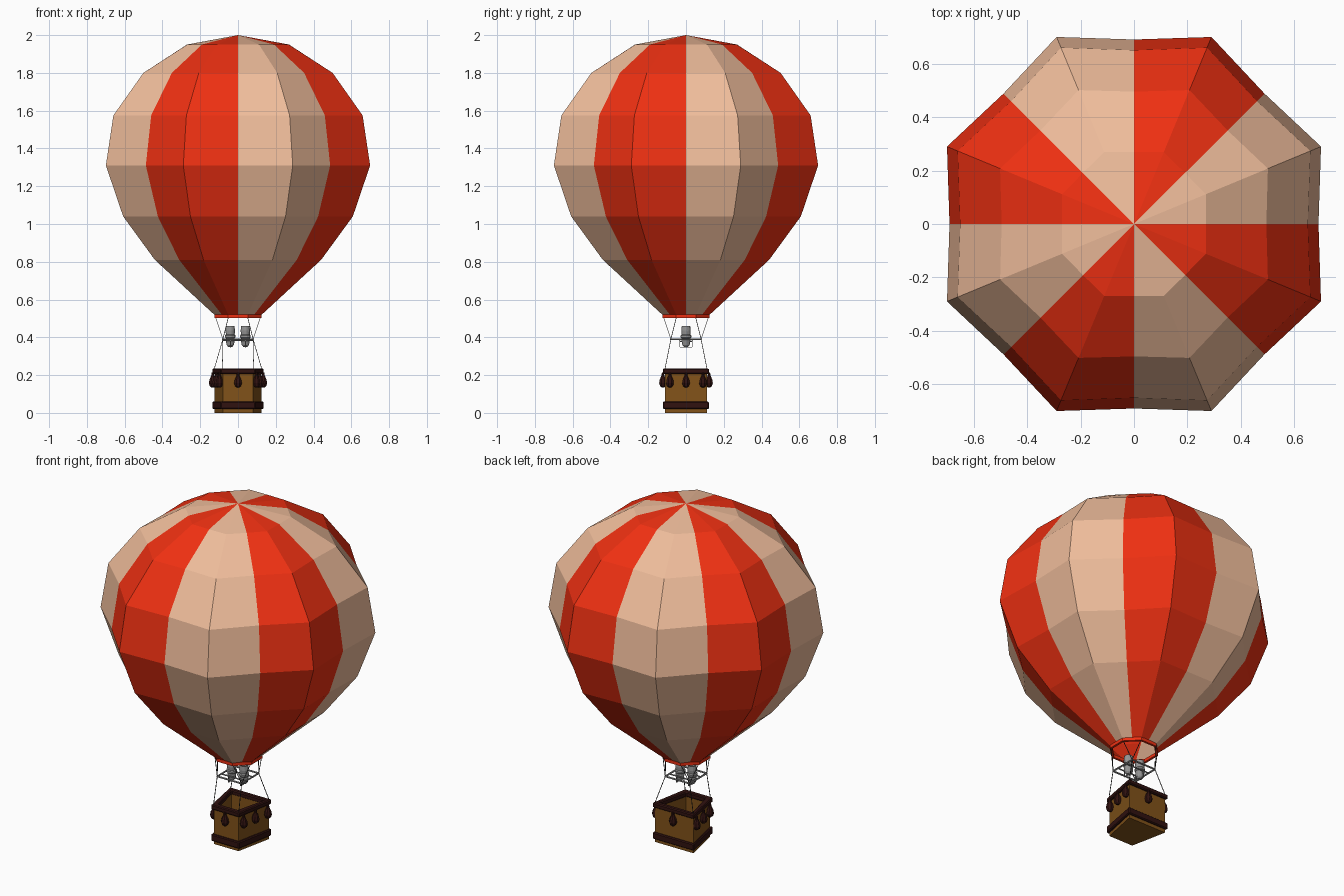
import bpy, bmesh, math
from mathutils import Vector

if "Cube" in bpy.data.objects:
    bpy.data.objects.remove(bpy.data.objects["Cube"])


def material(name, rgb):
    m = bpy.data.materials.new(name)
    m.diffuse_color = (*rgb, 1)
    m.use_nodes = True
    m.node_tree.nodes["Principled BSDF"].inputs["Base Color"].default_value = m.diffuse_color
    return m


RED = material("red_cloth", (0.87, 0.03, 0.006))
CREAM = material("cream_cloth", (0.87, 0.51, 0.33))
WICKER = material("wicker", (0.22, 0.085, 0.01))
TRIM = material("dark_leather", (0.03, 0.006, 0.005))
ROPE = material("rope", (0.03, 0.03, 0.03))
STEEL = material("steel", (0.3, 0.3, 0.3))


def finish(name, bm, mats, recalc=True):
    if recalc:
        bmesh.ops.recalc_face_normals(bm, faces=bm.faces)
    me = bpy.data.meshes.new(name)
    bm.to_mesh(me)
    bm.free()
    for m in mats:
        me.materials.append(m)
    ob = bpy.data.objects.new(name, me)
    bpy.context.collection.objects.link(ob)
    return ob


def bridge(bm, a, b):
    n = len(a)
    return [bm.faces.new((a[i], a[(i + 1) % n], b[(i + 1) % n], b[i])) for i in range(n)]


def lathe(bm, profile, centre, sides=8):
    """Closed solid of revolution from (radius, z) pairs."""
    rings = []
    for r, z in profile:
        rings.append([bm.verts.new((centre[0] + r * math.cos(2 * math.pi * (i + .5) / sides),
                                    centre[1] + r * math.sin(2 * math.pi * (i + .5) / sides), z))
                      for i in range(sides)])
    for a, b in zip(rings, rings[1:]):
        bridge(bm, a, b)
    bm.faces.new(rings[0])
    bm.faces.new(rings[-1])


def hollow_band(bm, outer, inner, z0, z1):
    """Ring of rectangular section between two plan outlines."""
    loops = [[bm.verts.new((x, y, z)) for x, y in pts]
             for pts, z in ((outer, z0), (outer, z1), (inner, z1), (inner, z0))]
    for i in range(4):
        bridge(bm, loops[i], loops[(i + 1) % 4])


def rod(bm, p, q, r, sides=4):
    p, q = Vector(p), Vector(q)
    d = q - p
    u = d.orthogonal().normalized()
    v = d.normalized().cross(u)
    ends = [[bm.verts.new(e + r * (u * math.cos(2 * math.pi * i / sides) + v * math.sin(2 * math.pi * i / sides)))
             for i in range(sides)] for e in (p, q)]
    bridge(bm, *ends)
    bm.faces.new(ends[0])
    bm.faces.new(ends[1])


def octagon(r):
    return [(r * math.cos(math.radians(22.5 + 45 * i)), r * math.sin(math.radians(22.5 + 45 * i)))
            for i in range(8)]


def plan(o):
    """Basket outline: narrower at the front, offset outwards by o."""
    return [(-0.08 - o, -0.11 - o), (0.08 + o, -0.11 - o), (0.125 + o, 0.11 + o), (-0.125 - o, 0.11 + o)]


# Envelope: eight two-colour gores, (seam radius, gore ridge radius, z)
bm = bmesh.new()
rows = [(0.115, 0.13, 0.515), (0.44, 0.476, 0.81), (0.60, 0.658, 1.04), (0.69, 0.757, 1.31),
        (0.65, 0.714, 1.575), (0.495, 0.542, 1.80), (0.27, 0.291, 1.95)]
rings = []
for seam, ridge, z in rows:
    ring = []
    for i in range(16):
        a, r = math.radians(22.5 * i), (ridge if i % 2 else seam)
        ring.append(bm.verts.new((r * math.cos(a), r * math.sin(a), z)))
    rings.append(ring)
crown = bm.verts.new((0, 0, 2.0))
for lo, hi in zip(rings, rings[1:]):
    for i, f in enumerate(bridge(bm, lo, hi)):
        f.material_index = 1 - (i // 2) % 2
for i in range(16):
    f = bm.faces.new((rings[-1][i], rings[-1][(i + 1) % 16], crown))
    f.material_index = 1 - (i // 2) % 2
finish("envelope", bm, [RED, CREAM], recalc=False)

# Mouth ring under the envelope
bm = bmesh.new()
hollow_band(bm, octagon(0.136), octagon(0.122), 0.503, 0.522)
finish("mouth_ring", bm, [RED])

# Basket walls and floor
bm = bmesh.new()
hollow_band(bm, plan(0), plan(-0.014), 0.0, 0.22)
a = [bm.verts.new((x, y, 0.0)) for x, y in plan(-0.002)]
b = [bm.verts.new((x, y, 0.025)) for x, y in plan(-0.002)]
bridge(bm, a, b)
bm.faces.new(a)
bm.faces.new(b)
finish("basket", bm, [WICKER])

# Leather rims
for name, z0, z1 in (("basket_top_rim", 0.207, 0.235), ("basket_bottom_rim", 0.02, 0.06)):
    bm = bmesh.new()
    hollow_band(bm, plan(0.012), plan(-0.018 if z1 > .1 else -0.005), z0, z1)
    ob = finish(name, bm, [TRIM])
    bev = ob.modifiers.new("bevel", 'BEVEL')
    bev.width, bev.segments = 0.005, 1

# Hanging ballast bags: one front, one back, three on each slanted side
bm = bmesh.new()
spots = [(0, -0.122), (0, 0.122)]
for y in (-0.085, 0.0, 0.09):
    x = 0.1025 + y * 0.045 / 0.22 + 0.013
    spots += [(x, y), (-x, y)]
for s in spots:
    lathe(bm, [(0.007, 0.134), (0.017, 0.142), (0.022, 0.158), (0.018, 0.178), (0.008, 0.198), (0.006, 0.215)], s)
finish("ballast_bags", bm, [TRIM])

# Ropes: two from each frame corner to the mouth ring, one to the basket corner
F, FZ = 0.08, 0.39
bm = bmesh.new()
for sx in (-1, 1):
    for sy in (-1, 1):
        corner = (sx * F, sy * F, FZ)
        rod(bm, corner, (sx * 0.12, sy * 0.05, 0.51), 0.002)
        rod(bm, corner, (sx * 0.05, sy * 0.12, 0.51), 0.002)
        rod(bm, corner, (sx * (0.083 if sy < 0 else 0.128), sy * 0.113, 0.225), 0.002)
finish("ropes", bm, [ROPE])

# Burner frame with a dropped cradle
bm = bmesh.new()
for s in (-1, 1):
    rod(bm, (-F, s * F, FZ), (F, s * F, FZ), 0.005, 6)
    rod(bm, (s * F, -F, FZ), (s * F, F, FZ), 0.005, 6)
    rod(bm, (-F, s * 0.033, FZ - 0.005), (F, s * 0.033, FZ - 0.005), 0.004, 6)
    for x in (-0.04, 0.04):
        rod(bm, (x, s * 0.033, 0.348), (x, s * 0.033, FZ), 0.003)
        rod(bm, (x, -0.033, 0.348 if s < 0 else 0.378), (x, 0.033, 0.348 if s < 0 else 0.378), 0.003)
finish("burner_frame", bm, [STEEL])

# Twin burners
bm = bmesh.new()
for x in (-0.041, 0.039):
    lathe(bm, [(0.012, 0.35), (0.02, 0.36), (0.024, 0.38), (0.024, 0.395), (0.029, 0.4), (0.029, 0.41),
               (0.024, 0.415), (0.026, 0.435), (0.023, 0.46), (0.018, 0.46), (0.018, 0.44)], (x, 0), 12)
ob = finish("burners", bm, [STEEL])
